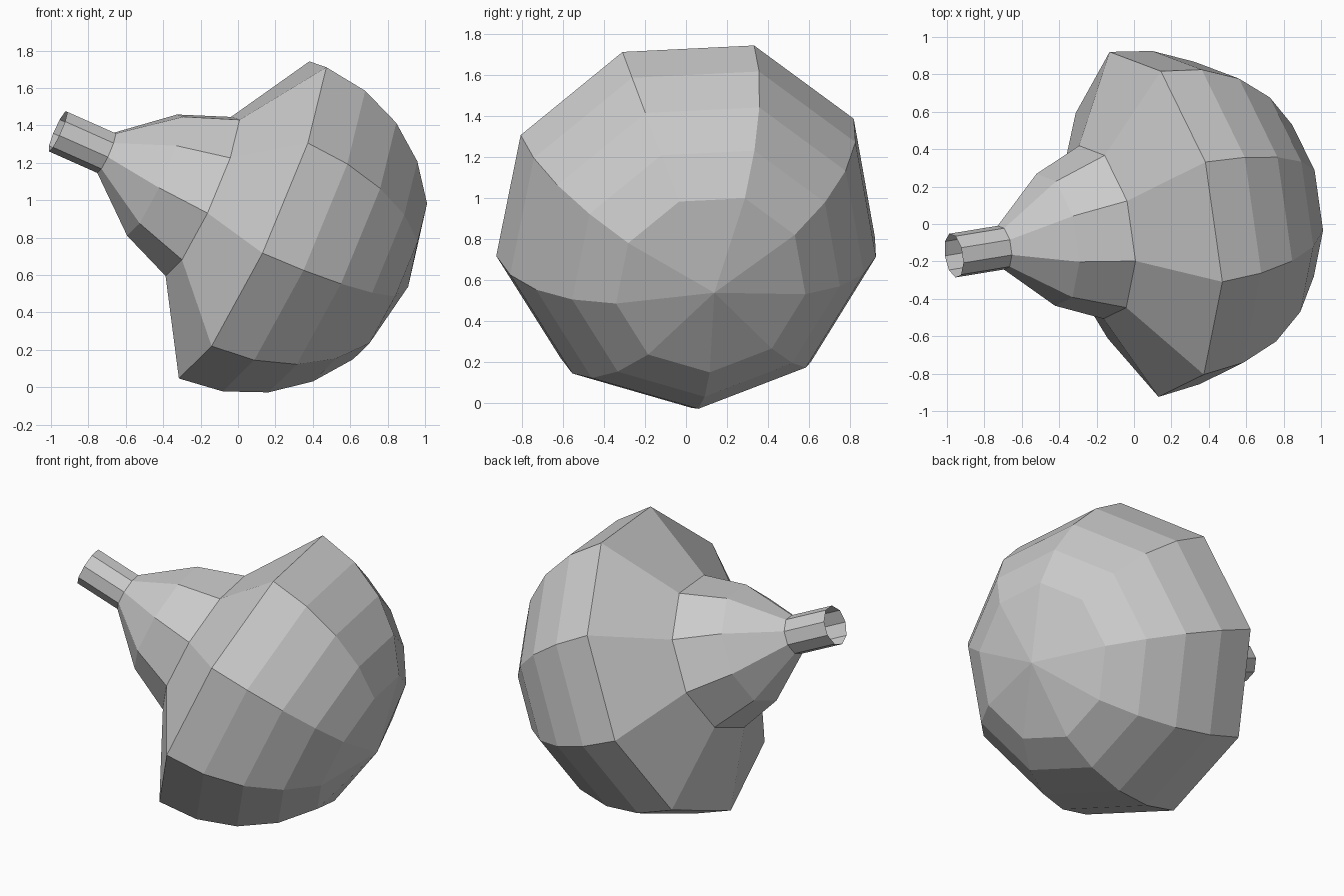
import bpy
import bmesh
from math import cos, sin, pi, radians
from mathutils import Vector

if "Cube" in bpy.data.objects:
    bpy.data.objects.remove(bpy.data.objects["Cube"])

SIDES = 9
CENTRE = Vector((0.067, 0.0, 0.913))              # centre of the widest rim
AXIS = Vector((0.904, 0.148, -0.402)).normalized()
U = Vector((0.403, -0.31, 0.80))                  # direction of one rim corner
U = (U - AXIS * U.dot(AXIS)).normalized()
W = AXIS.cross(U)
R = 0.947


def lathe(name, profile):
    """Spin (axial, radius) pairs about the tilted axis; radius 0 is a pole."""
    bm = bmesh.new()
    rings = []
    for h, r in profile:
        base = CENTRE + AXIS * h
        if r == 0:
            rings.append([bm.verts.new(base)] * SIDES)
        else:
            rings.append([bm.verts.new(base + r * (U * cos(2 * pi * i / SIDES)
                                                   + W * sin(2 * pi * i / SIDES)))
                          for i in range(SIDES)])
    for a, b in zip(rings, rings[1:]):
        for i in range(SIDES):
            j = (i + 1) % SIDES
            corners = [a[i], a[j], b[j], b[i]]
            bm.faces.new(list(dict.fromkeys(corners)))
    mesh = bpy.data.meshes.new(name)
    bm.to_mesh(mesh)
    bm.free()
    obj = bpy.data.objects.new(name, mesh)
    bpy.context.collection.objects.link(obj)
    return obj


# Rounded half-sphere body
dome = [(R * sin(radians(a)), R * cos(radians(a))) for a in (0, 15, 30, 45, 60)]
lathe("dome", dome + [(R * 0.985, 0)])

# Sloping shoulder and tapering neck
lathe("shoulder", [(-0.29, 0.475), (0, R)])
lathe("neck", [(-0.853, 0.12), (-0.568, 0.362), (-0.29, 0.475)])

# Open-ended spout
lathe("spout", [(-1.14, 0.12), (-0.853, 0.12)])
